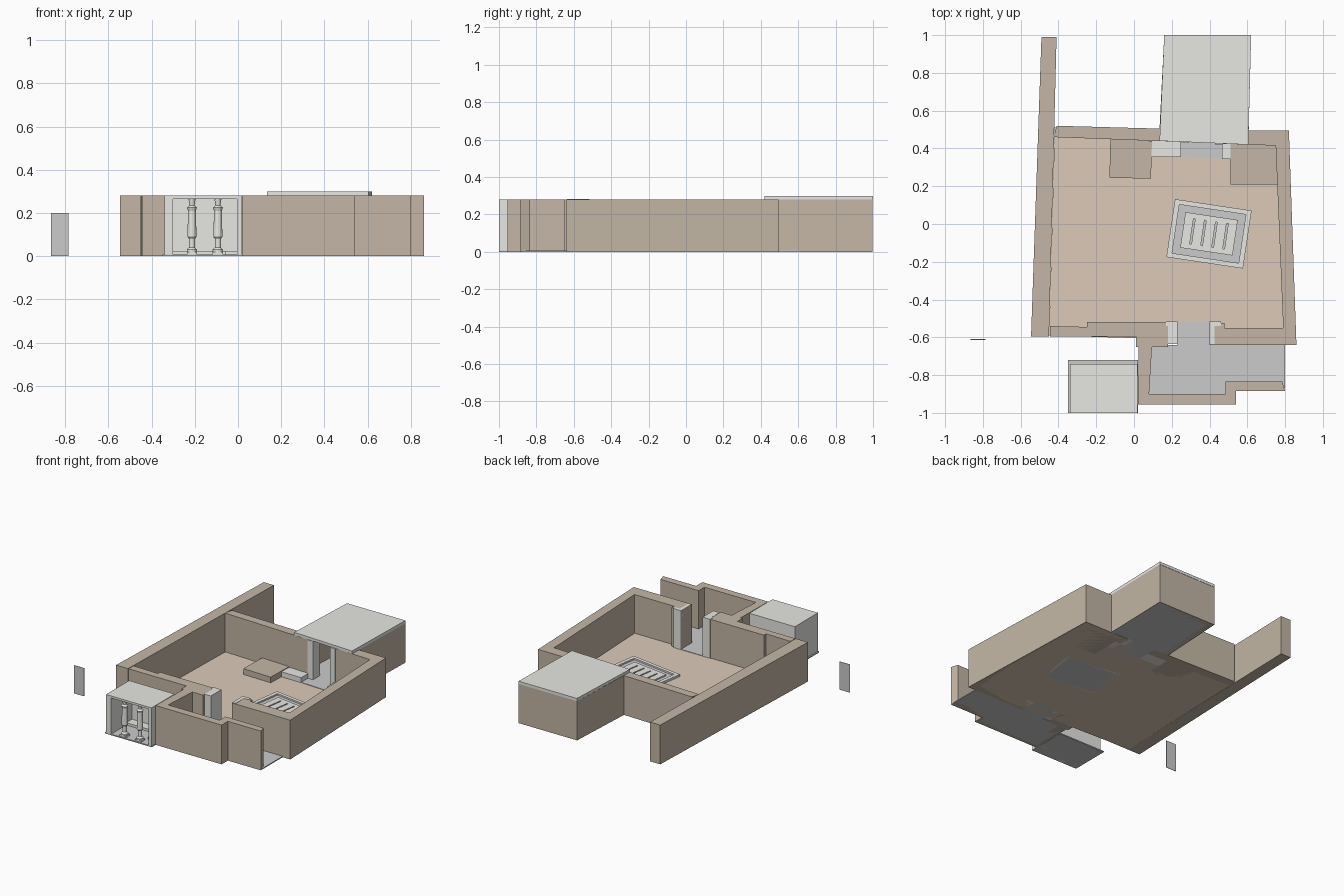
import bpy, bmesh, math
from mathutils import Matrix


def material(name, rgb):
    m = bpy.data.materials.new(name)
    m.diffuse_color = (*rgb, 1)
    return m


TAN = material("tan_stone", (0.55, 0.47, 0.38))
SAND = material("sand_floor", (0.72, 0.59, 0.48))
PALE = material("pale_stone", (0.8, 0.8, 0.77))
GREY = material("grey_stone", (0.55, 0.55, 0.56))


def finish(name, bm, mat):
    bmesh.ops.recalc_face_normals(bm, faces=bm.faces[:])
    me = bpy.data.meshes.new(name)
    bm.to_mesh(me)
    bm.free()
    me.materials.append(mat)
    ob = bpy.data.objects.new(name, me)
    bpy.context.collection.objects.link(ob)
    return ob


def prism(name, pts, z0, z1, mat):
    """Extrude a plan outline from z0 to z1."""
    bm = bmesh.new()
    f = bm.faces.new([bm.verts.new((x, y, z0)) for x, y in pts])
    ext = bmesh.ops.extrude_face_region(bm, geom=[f], use_keep_orig=True)
    for v in ext["geom"]:
        if isinstance(v, bmesh.types.BMVert):
            v.co.z = z1
    return finish(name, bm, mat)


def block(name, x0, x1, y0, y1, z0, z1, mat):
    return prism(name, [(x0, y0), (x1, y0), (x1, y1), (x0, y1)], z0, z1, mat)


def lathe(name, x, y, profile, mat, sides=12):
    bm = bmesh.new()
    rings = [[bm.verts.new((x + r * math.cos(2 * math.pi * i / sides),
                            y + r * math.sin(2 * math.pi * i / sides), z))
              for i in range(sides)] for r, z in profile]
    for a, b in zip(rings, rings[1:]):
        for i in range(sides):
            j = (i + 1) % sides
            bm.faces.new((a[i], a[j], b[j], b[i]))
    bm.faces.new(rings[0])
    bm.faces.new(rings[-1])
    return finish(name, bm, mat)


H = 0.28

# Floors
prism("court_floor", [(-0.45, -0.59), (0.85, -0.63), (0.81, 0.49), (-0.42, 0.51)], 0, 0.004, SAND)
prism("annex_floor", [(0.04, -0.93), (0.52, -0.93), (0.52, -0.87), (0.80, -0.87), (0.80, -0.64),
                      (0.40, -0.64), (0.40, -0.515), (0.23, -0.515), (0.23, -0.64), (0.05, -0.64)],
      0, 0.007, GREY)
prism("back_room_floor", [(0.15, 0.50), (0.25, 0.50), (0.25, 0.355), (0.465, 0.345),
                          (0.465, 0.50), (0.61, 0.50), (0.61, 0.99), (0.16, 0.99)], 0, 0.007, GREY)

# Main walls
prism("left_wall", [(-0.545, -0.595), (-0.45, -0.595), (-0.41, 0.99), (-0.49, 0.99)], 0, H, TAN)
prism("back_wall_left", [(-0.425, 0.46), (0.25, 0.435), (0.25, 0.50), (0.135, 0.505), (-0.41, 0.52)],
      0, H, TAN)
prism("right_wall", [(0.465, 0.425), (0.75, 0.415), (0.79, -0.55), (0.48, -0.55), (0.48, -0.525),
                     (0.40, -0.525), (0.40, -0.64), (0.86, -0.64), (0.82, 0.495), (0.465, 0.495)],
      0, H, TAN)
prism("front_wall_and_annex", [
    (-0.445, -0.54), (-0.25, -0.545), (-0.25, -0.52), (0.18, -0.52), (0.18, -0.65),
    (0.095, -0.65), (0.08, -0.9), (0.485, -0.9), (0.485, -0.835), (0.785, -0.835),
    (0.80, -0.885), (0.54, -0.885), (0.54, -0.955), (0.02, -0.955), (0.025, -0.65),
    (0.01, -0.65), (0.01, -0.595), (-0.445, -0.595)], 0, H, TAN)

# Front door jambs
prism("front_jamb_left", [(0.17, -0.515), (0.23, -0.515), (0.23, -0.635), (0.18, -0.635),
                          (0.18, -0.54), (0.17, -0.54)], 0, H + 0.002, PALE)
prism("front_jamb_right", [(0.40, -0.515), (0.46, -0.515), (0.46, -0.54), (0.425, -0.54),
                           (0.425, -0.635), (0.40, -0.635)], 0, H + 0.002, PALE)

# Roofed back room
prism("back_room_wall", [(0.135, 0.50), (0.16, 0.998), (0.62, 0.998), (0.607, 0.49), (0.57, 0.49),
                         (0.58, 0.96), (0.20, 0.96), (0.175, 0.50)], 0, H, TAN)
prism("back_room_roof", [(0.135, 0.44), (0.605, 0.42), (0.62, 1.0), (0.16, 1.0)], H, 0.30, PALE)
block("back_jamb_left", 0.245, 0.29, 0.43, 0.51, 0, H, PALE)
block("back_jamb_right", 0.43, 0.47, 0.42, 0.50, 0, H, PALE)

# Low platforms and steps against the back wall
prism("platform_left", [(-0.13, 0.245), (0.09, 0.24), (0.095, 0.44), (-0.125, 0.45)], 0, 0.045, TAN)
prism("platform_right", [(0.51, 0.21), (0.76, 0.21), (0.75, 0.42), (0.51, 0.43)], 0, 0.045, TAN)
block("step_left", 0.093, 0.25, 0.355, 0.44, 0, 0.04, PALE)
block("step_right", 0.465, 0.51, 0.345, 0.43, 0, 0.04, PALE)

# Hearth: rim, tray and slatted grate, turned on the floor
place = Matrix.Translation((0.397, -0.052, 0)) @ Matrix.Rotation(math.radians(-8.5), 4, 'Z')
parts = [block("hearth_tray", -0.19, 0.19, -0.145, 0.145, 0, 0.009, GREY)]
for s in (-1, 1):
    xs, ys = sorted((s * 0.178, s * 0.205)), sorted((s * 0.13, s * 0.155))
    parts.append(block("hearth_rim_side", *xs, -0.155, 0.155, 0, 0.02, PALE))
    parts.append(block("hearth_rim_end", -0.178, 0.178, *ys, 0, 0.02, PALE))
    ys = sorted((s * 0.068, s * 0.095))
    parts.append(block("grate_end", -0.14, 0.14, *ys, 0.005, 0.018, PALE))
for i in range(5):
    x = -0.118 + i * 0.059
    parts.append(block("grate_slat", max(x - 0.025, -0.14), min(x + 0.025, 0.14),
                       -0.068, 0.068, 0.005, 0.018, PALE))
for p in parts:
    p.matrix_world = place

# Small shrine with two turned columns
block("shrine_base", -0.35, 0.02, -1.0, -0.72, 0, 0.008, GREY)
block("shrine_wall_left", -0.34, -0.30, -1.0, -0.74, 0, H, PALE)
block("shrine_wall_right", -0.005, 0.018, -1.0, -0.74, 0, H, PALE)
block("shrine_wall_back", -0.30, -0.005, -0.765, -0.74, 0, H, PALE)
block("shrine_roof", -0.34, 0.018, -1.0, -0.74, 0.265, H, PALE)
block("shrine_bench_back", -0.30, -0.005, -0.83, -0.765, 0, 0.025, PALE)
block("shrine_bench_side", -0.06, -0.005, -0.93, -0.83, 0, 0.025, PALE)
profile = [(0.024, 0.02), (0.024, 0.03), (0.014, 0.04), (0.014, 0.08), (0.021, 0.09),
           (0.018, 0.21), (0.023, 0.225), (0.012, 0.235), (0.016, 0.265)]
for x in (-0.213, -0.093):
    block("shrine_column_foot", x - 0.024, x + 0.024, -0.995, -0.947, 0, 0.02, PALE)
    lathe("shrine_column", x, -0.971, profile, PALE)

# Detached standing panel
block("standing_panel", -0.865, -0.785, -0.613, -0.61, 0, 0.2, GREY)
